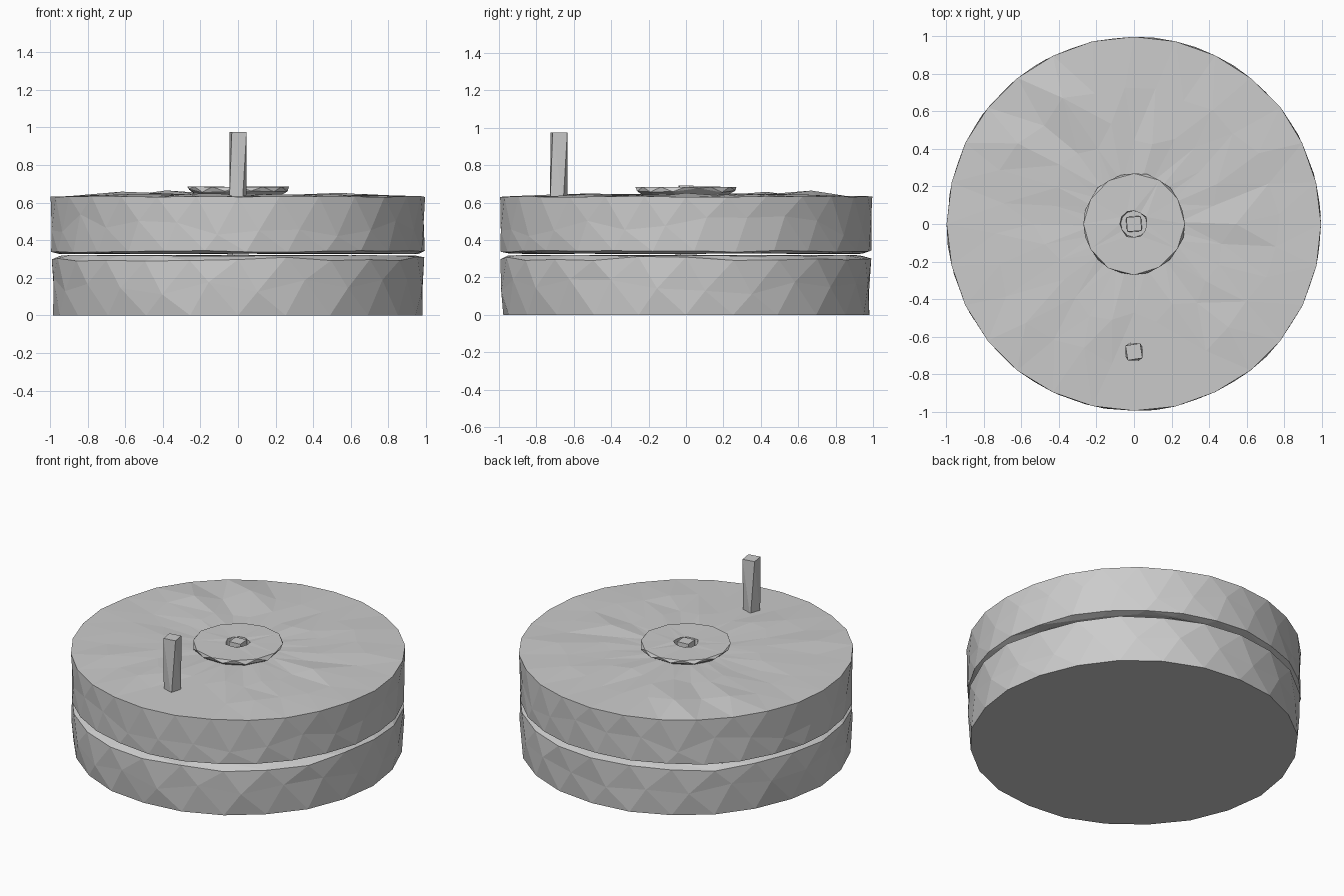
import bpy, bmesh, math, random
from mathutils import Vector

if "Cube" in bpy.data.objects:
    bpy.data.objects.remove(bpy.data.objects["Cube"])

random.seed(7)


def lathe(name, rings, sides, phase=0.0, closed=False):
    """Faceted solid from rings of (radius, z, radial jitter, z jitter, turn)."""
    bm = bmesh.new()
    loops = []
    for r, z, jr, jz, turn in rings:
        loop = []
        for i in range(sides):
            a = 2 * math.pi * (i + phase + turn) / sides
            rr = r - random.uniform(0, jr)
            loop.append(bm.verts.new((rr * math.cos(a), rr * math.sin(a),
                                      z + random.uniform(-jz, jz))))
        loops.append(loop)
    pairs = list(zip(loops, loops[1:]))
    if closed:
        pairs.append((loops[-1], loops[0]))
    for lo, hi in pairs:
        for i in range(sides):
            j = (i + 1) % sides
            bm.faces.new((lo[i], lo[j], hi[j], hi[i]))
    if not closed:
        bm.faces.new(loops[0][::-1])
        bm.faces.new(loops[-1])
    bmesh.ops.recalc_face_normals(bm, faces=bm.faces)
    return finish(name, bm)


def finish(name, bm):
    bmesh.ops.triangulate(bm, faces=[f for f in bm.faces if len(f.verts) == 4])
    mesh = bpy.data.meshes.new(name)
    bm.to_mesh(mesh)
    bm.free()
    obj = bpy.data.objects.new(name, mesh)
    bpy.context.collection.objects.link(obj)
    return obj


# Lower grindstone: chipped upper rim, flat base
lathe("lower_stone", [
    (0.985, 0.0, 0.012, 0.0, 0.0),
    (0.995, 0.15, 0.012, 0.05, 0.4),
    (0.993, 0.300, 0.006, 0.012, 0.0),
    (0.955, 0.318, 0.02, 0.003, 0.2),
    (0.5, 0.318, 0.03, 0.003, 0.0),
    (0.1, 0.320, 0.0, 0.0, 0.0)], 24)

# Upper grindstone: uneven worn top
upper = lathe("upper_stone", [
    (0.1, 0.328, 0.0, 0.0, 0.0),
    (0.96, 0.328, 0.02, 0.002, 0.0),
    (0.995, 0.340, 0.006, 0.006, 0.2),
    (0.998, 0.48, 0.010, 0.06, 0.5),
    (0.997, 0.632, 0.004, 0.003, 0.0),
    (0.80, 0.640, 0.10, 0.006, 0.3),
    (0.55, 0.643, 0.12, 0.007, 0.0),
    (0.25, 0.640, 0.03, 0.003, 0.2),
    (0.06, 0.640, 0.0, 0.0, 0.0)], 28)

# Raised flakes on the top face
for x, y, h in [(-0.42, 0.6, 0.03), (-0.65, 0.48, 0.02), (0.5, 0.05, 0.012)]:
    top = [v for v in upper.data.vertices
           if v.co.z > 0.6 and v.co.xy.length < 0.93]
    v = min(top, key=lambda p: (p.co.xy - Vector((x, y))).length)
    v.co.z += h

# Undercut hub ring around the feed hole
lathe("hub_ring", [
    (0.225, 0.630, 0.015, 0.0, 0.5),
    (0.275, 0.665, 0.008, 0.012, 0.5),
    (0.272, 0.684, 0.006, 0.001, 0.0),
    (0.078, 0.684, 0.012, 0.003, 0.0),
    (0.070, 0.630, 0.0, 0.0, 0.0)], 12, closed=True)

# Square spindle and upright handle, both slightly twisted
lathe("spindle", [(0.065, 0.30, 0, 0, 0.2), (0.054, 0.692, 0, 0, 0.05)], 4, 0.5)
handle = lathe("handle", [(0.052, 0.60, 0, 0, -0.2),
                          (0.056, 0.975, 0, 0, 0.1)], 4, 0.5)
handle.location = (0, -0.68, 0)
